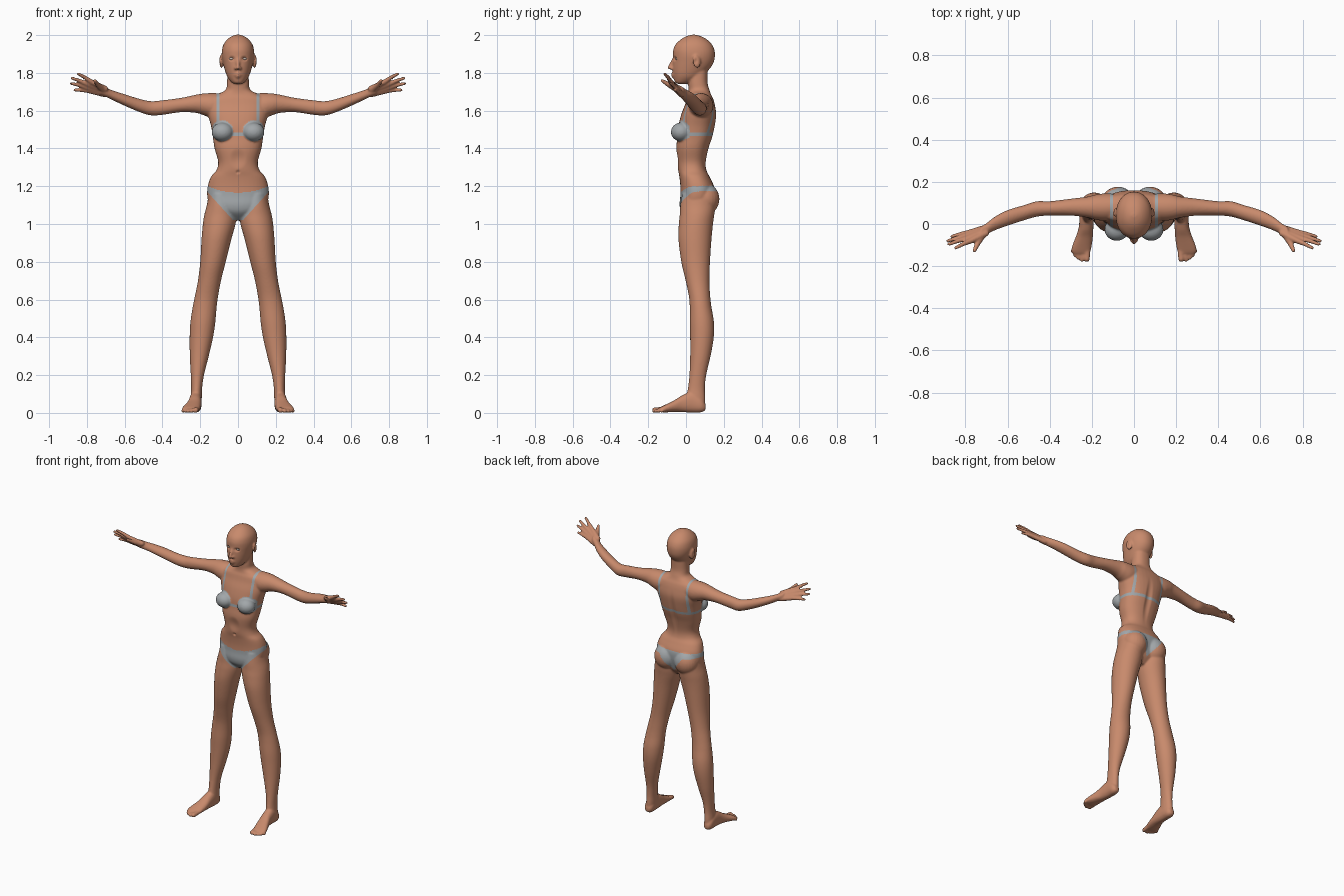
import bpy, bmesh, math
from mathutils import Vector, Matrix


def material(name, rgb):
    m = bpy.data.materials.new(name)
    m.diffuse_color = (*rgb, 1)
    return m


skin = material("skin", (0.578, 0.254, 0.150))
fabric = material("grey fabric", (0.36, 0.385, 0.40))
eye_white = material("eye white", (0.55, 0.47, 0.42))


def interpolate(rows, n=5):
    """Catmull-Rom curve through the measured sections."""
    out = []
    for i in range(len(rows) - 1):
        quad = zip(rows[max(i - 1, 0)], rows[i], rows[i + 1], rows[min(i + 2, len(rows) - 1)])
        quad = list(quad)
        for k in range(n):
            t = k / n
            out.append([0.5 * (2 * q + (r - p) * t + (2 * p - 5 * q + 4 * r - s) * t * t
                               + (3 * q - p - 3 * r + s) * t ** 3) for p, q, r, s in quad])
    return out + [list(rows[-1])]


def loft(bm, axis, rows, power=2.0, seg=40):
    """Rows are (position on axis, u min, u max, v min, v max) of rounded sections."""
    rings = []
    for pos, u0, u1, v0, v1 in interpolate(rows):
        ring = []
        for k in range(seg):
            a = 2 * math.pi * k / seg
            c, s = math.cos(a), math.sin(a)
            u = (u0 + u1) / 2 + (u1 - u0) / 2 * math.copysign(abs(c) ** (2 / power), c)
            v = (v0 + v1) / 2 + (v1 - v0) / 2 * math.copysign(abs(s) ** (2 / power), s)
            ring.append(bm.verts.new({'X': (pos, u, v), 'Y': (u, pos, v), 'Z': (u, v, pos)}[axis]))
        rings.append(ring)
    for r0, r1 in zip(rings, rings[1:]):
        for k in range(seg):
            j = (k + 1) % seg
            bm.faces.new((r0[k], r0[j], r1[j], r1[k]))
    bm.faces.new(rings[0])
    bm.faces.new(rings[-1])


def ball(bm, centre, radii, rot=None):
    m = Matrix.Translation(centre) @ (rot or Matrix()) @ Matrix.Diagonal((*radii, 1))
    bmesh.ops.create_uvsphere(bm, u_segments=24, v_segments=16, radius=1, matrix=m)


def limb(bm, points, radii):
    """Round-jointed tapered tube."""
    pts = [Vector(p) for p in points]
    for p, r in zip(pts, radii):
        ball(bm, p, (r, r, r))
    for p, q, r0, r1 in zip(pts, pts[1:], radii, radii[1:]):
        d = q - p
        m = Matrix.Translation((p + q) / 2) @ d.to_track_quat('Z', 'Y').to_matrix().to_4x4()
        bmesh.ops.create_cone(bm, cap_ends=True, segments=20, radius1=r0, radius2=r1,
                              depth=d.length, matrix=m)


bm = bmesh.new()

# leg
loft(bm, 'Z', [
    (1.16, .03, .155, -.02, .155), (1.10, .015, .165, -.03, .155), (1.05, .008, .178, -.033, .15),
    (1.0, .013, .186, -.038, .143), (.92, .035, .193, -.04, .135), (.80, .065, .20, -.025, .127),
    (.70, .09, .212, -.002, .124), (.62, .105, .228, .015, .128), (.56, .113, .24, .02, .135),
    (.48, .12, .252, .02, .148), (.40, .132, .256, .022, .147), (.30, .155, .255, .022, .13),
    (.20, .18, .25, .018, .107), (.13, .19, .248, .01, .10), (.07, .192, .252, .0, .102),
    (.02, .196, .25, .01, .10)])
# foot and toes
loft(bm, 'Y', [
    (.104, .21, .24, .015, .045), (.08, .195, .255, .003, .08), (.03, .192, .258, .002, .11),
    (-.02, .193, .263, .004, .093), (-.06, .195, .276, .005, .068), (-.10, .20, .292, .003, .048),
    (-.125, .205, .297, .003, .036), (-.14, .21, .29, .006, .028)], 2.3)
for bx, tx, ty, r in [(.22, .224, -.166, .0145), (.242, .247, -.170, .0105), (.259, .266, -.160, .0100),
                      (.273, .280, -.147, .0095), (.285, .292, -.130, .0090)]:
    limb(bm, [(bx, -.11, .020), (tx, ty, r)], [r, r])
# arm
loft(bm, 'X', [
    (.06, .03, .14, 1.58, 1.69), (.13, .015, .145, 1.56, 1.693), (.18, .02, .14, 1.575, 1.691),
    (.22, .03, .13, 1.588, 1.685), (.30, .04, .12, 1.592, 1.668), (.40, .04, .108, 1.578, 1.655),
    (.46, .035, .108, 1.575, 1.65), (.52, .018, .09, 1.592, 1.662), (.60, -.008, .066, 1.626, 1.687),
    (.66, -.03, .035, 1.654, 1.706), (.70, -.05, .004, 1.673, 1.722), (.73, -.062, -.014, 1.684, 1.735)])
# hand: one tube per digit from the wrist, fanned on a tilted plane
wrist = Vector((.71, -.032, 1.702))
for knuckle, tip in [((.775, -.080, 1.752), (.845, -.113, 1.795)), ((.790, -.068, 1.738), (.878, -.096, 1.772)),
                     ((.793, -.055, 1.721), (.883, -.080, 1.744)), ((.788, -.042, 1.705), (.864, -.059, 1.709))]:
    k, t = Vector(knuckle), Vector(tip)
    w = wrist + (k - Vector((.787, -.061, 1.729))) * .6
    limb(bm, [w, k, k.lerp(t, .5) + Vector((0, .002, .002)), t], [.016, .0135, .0105, .0085])
limb(bm, [(.715, -.045, 1.712), (.742, -.092, 1.737), (.757, -.126, 1.759)], [.018, .0135, .0095])
# breast, buttock, ear
ball(bm, (.082, -.026, 1.487), (.058, .054, .05))
ball(bm, (.076, .10, 1.132), (.08, .077, .085))
ball(bm, (.089, .057, 1.86), (.009, .022, .035),
     Matrix.Rotation(.3, 4, 'Z') @ Matrix.Rotation(.15, 4, 'X'))

# mirror all paired parts to the other side
copy = bmesh.ops.duplicate(bm, geom=bm.verts[:] + bm.edges[:] + bm.faces[:])["geom"]
for v in copy:
    if isinstance(v, bmesh.types.BMVert):
        v.co.x *= -1


def central(rows, power):
    loft(bm, 'Z', [(z, -w, w, f, b) for z, w, f, b in rows], power)


# torso and neck: height, half width, front, back
central([
    (1.02, .04, .02, .09), (1.06, .115, -.022, .125), (1.10, .15, -.034, .14), (1.15, .163, -.03, .15),
    (1.20, .16, -.03, .148), (1.25, .143, -.035, .125), (1.285, .114, -.042, .108), (1.33, .105, -.046, .105),
    (1.40, .124, -.052, .12), (1.46, .133, -.045, .14), (1.52, .143, -.04, .153), (1.58, .16, -.025, .16),
    (1.63, .165, -.006, .153), (1.665, .155, .004, .143), (1.687, .11, .012, .132), (1.71, .066, .014, .124),
    (1.75, .058, .012, .114), (1.82, .056, .02, .115)], 2.3)
# head
central([
    (1.742, .02, -.045, .0), (1.75, .034, -.058, .03), (1.775, .054, -.065, .08), (1.80, .065, -.069, .105),
    (1.83, .074, -.071, .132), (1.86, .081, -.07, .148), (1.89, .086, -.069, .153), (1.92, .085, -.068, .151),
    (1.95, .077, -.056, .138), (1.975, .059, -.03, .113), (1.992, .037, -.003, .085), (2.002, .012, .03, .05)], 2.1)
# nose and lips
limb(bm, [(0, -.066, 1.872), (0, -.087, 1.828)], [.008, .0105])
for s in (-1, 1):
    ball(bm, (s * .012, -.074, 1.824), (.009, .012, .008))
    limb(bm, [(0, -.072, 1.795), (s * .02, -.062, 1.789)], [.0075, .004])
    limb(bm, [(0, -.070, 1.781), (s * .018, -.060, 1.787)], [.008, .004])

bmesh.ops.recalc_face_normals(bm, faces=bm.faces[:])
mesh = bpy.data.meshes.new("body")
bm.to_mesh(mesh)
bm.free()
body = bpy.data.objects.new("body", mesh)
bpy.context.collection.objects.link(body)

# fuse the parts into one smooth skin
remesh = body.modifiers.new("fuse", 'REMESH')
remesh.mode = 'VOXEL'
remesh.voxel_size = .0055
soften = body.modifiers.new("soften", 'SMOOTH')
soften.factor = .5
soften.iterations = 5
fused = bpy.data.meshes.new_from_object(body.evaluated_get(bpy.context.evaluated_depsgraph_get()))
body.modifiers.clear()
body.data = fused
bpy.data.meshes.remove(mesh)

bm = bmesh.new()
bm.from_mesh(fused)


def press(centre, radii, offset):
    """Push the surface inside an ellipsoid, fading to its edge."""
    cx, cy, cz = centre
    rx, ry, rz = radii
    off = Vector(offset)
    for v in bm.verts:
        if abs(v.co.z - cz) < rz:
            d = ((v.co.x - cx) / rx) ** 2 + ((v.co.y - cy) / ry) ** 2 + ((v.co.z - cz) / rz) ** 2
            if d < 1:
                v.co += off * (1 - d) ** 2


# eye sockets, ear hollows, spine, navel, rib hollow
for s in (-1, 1):
    press((s * .033, -.061, 1.875), (.024, .03, .016), (0, .011, 0))
    press((s * .1, .052, 1.862), (.014, .014, .022), (-s * .006, 0, 0))
press((0, .15, 1.44), (.03, .08, .2), (0, -.009, 0))
press((0, -.04, 1.275), (.012, .03, .013), (0, .009, 0))
press((0, -.05, 1.345), (.05, .04, .06), (0, .008, 0))


# cut clean edges for straps, band and leg openings
def cut(zmin, zmax, co, no):
    faces = [f for f in bm.faces if zmin < f.calc_center_median().z < zmax
             and abs(f.calc_center_median().x) < .2]
    edges = {e for f in faces for e in f.edges}
    verts = {v for f in faces for v in f.verts}
    bmesh.ops.bisect_plane(bm, geom=faces + list(edges) + list(verts), plane_co=co, plane_no=no)


for s in (-1, 1):
    for x in (.099, .115):
        cut(1.47, 1.72, (s * x, 0, 0), (1, 0, 0))
    cut(1.0, 1.19, (s * .035, 0, 1.03), (-1.1 * s, 0, 1))
for z in (1.466, 1.484):
    cut(1.44, 1.51, (0, 0, z), (0, 0, 1))


def is_fabric(c):
    x, y, z = abs(c.x), c.y, c.z
    if x > .2:
        return False
    if 1.42 < z < 1.72:
        cup = y < .02 and ((x - .085) / .058) ** 2 + ((z - 1.493) / .056) ** 2 < 1
        return cup or 1.466 < z < 1.484 or (z > 1.47 and .099 < x < .115)
    if 1.02 < z < 1.22:
        if y < .07:
            return 1.03 + (x - .035) * 1.1 < z < 1.165 + 1.4 * x * x
        return min(1.174, 1.06 + 1.3 * x) < z < 1.203
    return False


fused.materials.clear()
fused.materials.append(skin)
fused.materials.append(fabric)
for f in bm.faces:
    f.smooth = True
    f.material_index = int(is_fabric(f.calc_center_median()))
bm.to_mesh(fused)
bm.free()

# eyes
for s, side in ((-1, "right"), (1, "left")):
    bm = bmesh.new()
    ball(bm, (s * .033, -.045, 1.875), (.015, .0115, .0075))
    for f in bm.faces:
        f.smooth = True
    me = bpy.data.meshes.new(side + "_eye")
    bm.to_mesh(me)
    bm.free()
    me.materials.append(eye_white)
    bpy.context.collection.objects.link(bpy.data.objects.new(side + "_eye", me))
